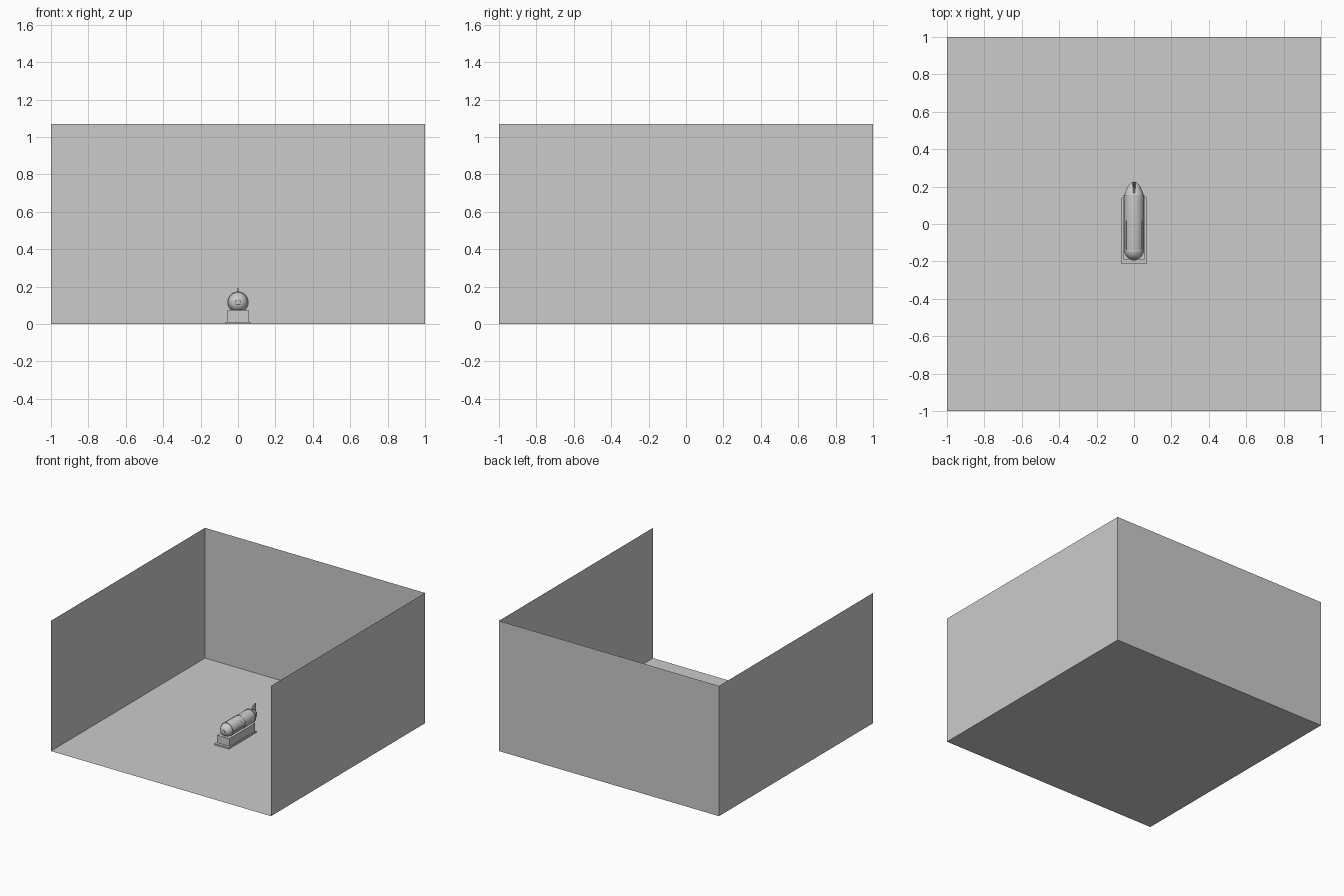
import bpy, bmesh, math
from mathutils import Matrix, Vector

old = bpy.data.objects.get("Cube")
if old:
    bpy.data.objects.remove(old)

grey = bpy.data.materials.new("light grey")
grey.use_nodes = True
colour = (0.6, 0.6, 0.6, 1)
grey.diffuse_color = colour
grey.node_tree.nodes["Principled BSDF"].inputs["Base Color"].default_value = colour

AXIS_Z = 0.117  # height of the hull's centre line


def finish(name, bm, smooth=False, fix=True):
    if fix:
        bmesh.ops.recalc_face_normals(bm, faces=bm.faces)
    mesh = bpy.data.meshes.new(name)
    bm.to_mesh(mesh)
    bm.free()
    mesh.materials.append(grey)
    ob = bpy.data.objects.new(name, mesh)
    bpy.context.collection.objects.link(ob)
    if smooth:
        bpy.ops.object.select_all(action='DESELECT')
        ob.select_set(True)
        bpy.context.view_layer.objects.active = ob
        bpy.ops.object.shade_smooth_by_angle(angle=math.radians(35))
    return ob


def panel(name, points):
    bm = bmesh.new()
    bm.faces.new([bm.verts.new(p) for p in points])
    return finish(name, bm, fix=False)


def box(name, low, high):
    low, high = Vector(low), Vector(high)
    bm = bmesh.new()
    bmesh.ops.create_cube(bm, size=1)
    bmesh.ops.scale(bm, vec=high - low, verts=bm.verts)
    bmesh.ops.translate(bm, vec=(low + high) / 2, verts=bm.verts)
    return finish(name, bm)


def lathe(name, profile, sides=32):
    """Spin (y, radius) points around the hull's centre line."""
    bm = bmesh.new()
    verts = [bm.verts.new((r, y, AXIS_Z)) for y, r in profile]
    edges = [bm.edges.new(pair) for pair in zip(verts, verts[1:])]
    bmesh.ops.spin(bm, geom=verts + edges, cent=(0, 0, AXIS_Z), axis=(0, 1, 0),
                   angle=math.tau, steps=sides)
    bmesh.ops.remove_doubles(bm, verts=bm.verts, dist=0.0002)
    return finish(name, bm, smooth=True)


def ring(name, y, radius, width):
    a, b = y - width / 2, y + width / 2
    inner = radius - 0.006
    return lathe(name, [(a, inner), (a, radius), (b, radius), (b, inner), (a, inner)])


# Room: floor and three thin walls, open at the front and top
H = 1.07
panel("floor", [(-1, -1, 0), (1, -1, 0), (1, 1, 0), (-1, 1, 0)])
panel("back_wall", [(-1, 1, 0), (1, 1, 0), (1, 1, H), (-1, 1, H)])
for side, x in (("left", 1), ("right", -1)):
    panel(side + "_wall", [(x, -1, 0), (x, 1, 0), (x, 1, H), (x, -1, H)])

# Stand
box("stand_base", (-0.066, -0.213, 0), (0.066, 0.143, 0.012))
box("stand_block", (-0.056, -0.19, 0.012), (0.056, 0.14, 0.075))

# Hull with a domed front and a tapered tail
lathe("hull", [(-0.19, 0), (-0.188, 0.02), (-0.178, 0.037), (-0.162, 0.048),
               (-0.142, 0.054), (0.15, 0.054)])
lathe("tail", [(0.15, 0.054), (0.175, 0.045), (0.2, 0.034), (0.216, 0.022),
               (0.224, 0.01), (0.226, 0)])
lathe("front_cap", [(-0.194, 0), (-0.194, 0.014), (-0.18, 0.016)], 16)

# Bands around the hull
ring("front_band", -0.142, 0.057, 0.008)
ring("middle_band", 0.02, 0.056, 0.004)
ring("rear_band", 0.15, 0.057, 0.008)

# Long rails on the upper and lower flanks
for index, degrees in enumerate((40, 140, -10, 190)):
    angle = math.radians(degrees)
    bm = bmesh.new()
    bmesh.ops.create_cube(bm, size=1)
    bmesh.ops.scale(bm, vec=(0.006, 0.162, 0.006), verts=bm.verts)
    bmesh.ops.translate(bm, vec=(0.054, -0.061, 0), verts=bm.verts)
    bmesh.ops.rotate(bm, cent=(0, 0, 0), verts=bm.verts,
                     matrix=Matrix.Rotation(-angle, 3, 'Y'))
    bmesh.ops.translate(bm, vec=(0, 0, AXIS_Z), verts=bm.verts)
    finish("rail_%d" % (index + 1), bm)

# Swept tail fin, thick at the root and narrow at the tip
bm = bmesh.new()
root = [bm.verts.new((x, y, z)) for x, y, z in
        ((-0.008, 0.15, 0.155), (0.008, 0.15, 0.155), (0.008, 0.22, 0.13), (-0.008, 0.22, 0.13))]
tip = [bm.verts.new((x, y, 0.192)) for x, y in
       ((-0.002, 0.215), (0.002, 0.215), (0.002, 0.228), (-0.002, 0.228))]
bm.faces.new(root)
bm.faces.new(tip)
for i in range(4):
    j = (i + 1) % 4
    bm.faces.new((root[i], root[j], tip[j], tip[i]))
finish("tail_fin", bm)
